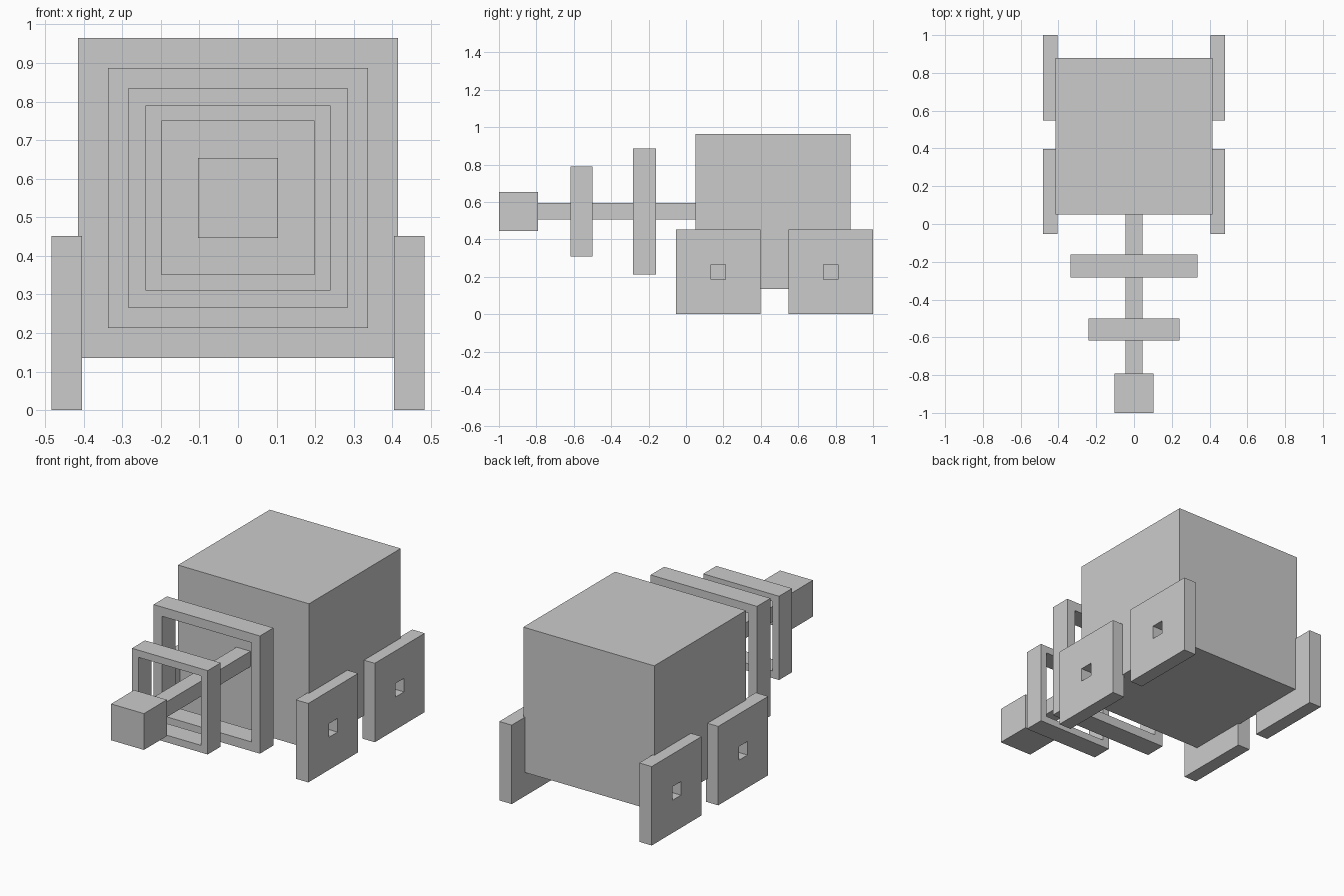
import bpy, bmesh
from mathutils import Matrix, Vector
from math import pi

if "Cube" in bpy.data.objects:
    bpy.data.objects.remove(bpy.data.objects["Cube"])

MID_Z = 0.55  # height of the long centre axis


def add_object(name, bm):
    bmesh.ops.recalc_face_normals(bm, faces=bm.faces[:])
    mesh = bpy.data.meshes.new(name)
    bm.to_mesh(mesh)
    bm.free()
    obj = bpy.data.objects.new(name, mesh)
    bpy.context.collection.objects.link(obj)
    return obj


def box(name, half_x, y0, y1, half_z):
    """Box centred on the long axis, from y0 to y1."""
    bm = bmesh.new()
    bmesh.ops.create_cube(bm, size=1)
    bmesh.ops.scale(bm, vec=(2 * half_x, y1 - y0, 2 * half_z), verts=bm.verts)
    bmesh.ops.translate(bm, vec=(0, (y0 + y1) / 2, MID_Z), verts=bm.verts)
    return add_object(name, bm)


def square_ring(name, outer, inner, depth, centre, turn=0):
    """Square frame with a square hole through y; turn rotates it about z."""
    bm = bmesh.new()
    d = depth / 2
    loops = []
    for r, y in ((outer, -d), (outer, d), (inner, d), (inner, -d)):
        corners = ((-r, -r), (r, -r), (r, r), (-r, r))
        loops.append([bm.verts.new((x, y, z)) for x, z in corners])
    for i in range(4):
        a, b = loops[i], loops[(i + 1) % 4]
        for j in range(4):
            k = (j + 1) % 4
            bm.faces.new((a[j], a[k], b[k], b[j]))
    bm.transform(Matrix.Translation(Vector(centre)) @ Matrix.Rotation(turn, 4, 'Z'))
    return add_object(name, bm)


# Main block, rod and end block
box("body", 0.415, 0.05, 0.88, 0.415)
box("rod", 0.044, -0.80, 0.06, 0.044)
box("end_block", 0.104, -1.0, -0.792, 0.104)

# Square frames around the rod
square_ring("large_frame", 0.337, 0.284, 0.122, (0, -0.222, MID_Z))
square_ring("small_frame", 0.24, 0.199, 0.118, (0, -0.558, MID_Z))

# Four square wheels with square axle holes
for side, sx in (("left", -1), ("right", 1)):
    for place, y in (("front", 0.172), ("back", 0.774)):
        square_ring(f"{place}_{side}_wheel", 0.226, 0.039, 0.079,
                    (sx * 0.4435, y, 0.226), pi / 2)
